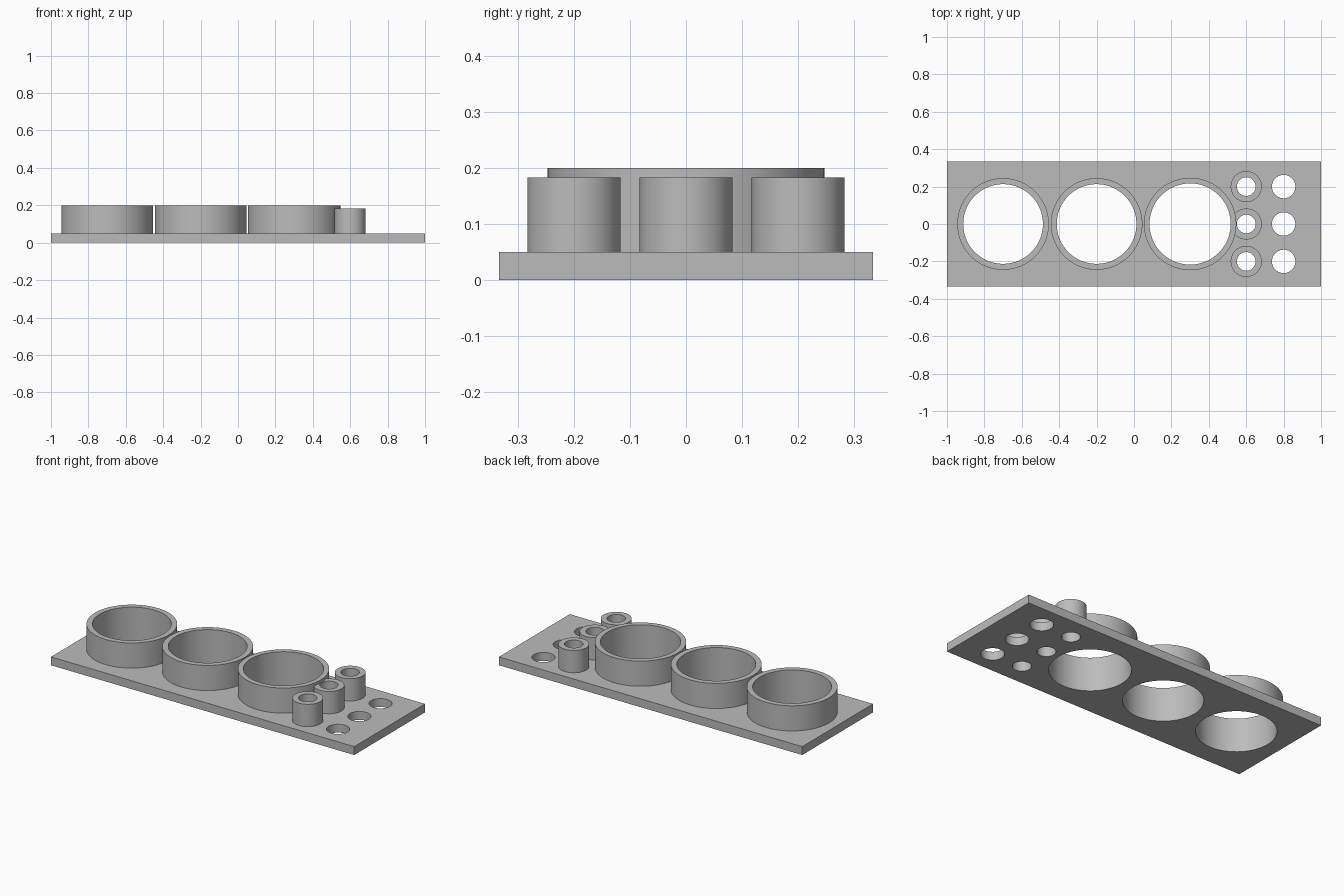
import bpy, bmesh, math

if "Cube" in bpy.data.objects:
    bpy.data.objects.remove(bpy.data.objects["Cube"], do_unlink=True)

SEGMENTS = 96
PLATE_TOP = 0.05

grey = bpy.data.materials.new("plain grey")
grey.use_nodes = True
color = (0.5, 0.5, 0.5, 1)
grey.diffuse_color = color
grey.node_tree.nodes["Principled BSDF"].inputs["Base Color"].default_value = color


def add_object(name, bm):
    mesh = bpy.data.meshes.new(name)
    bm.to_mesh(mesh)
    bm.free()
    mesh.materials.append(grey)
    obj = bpy.data.objects.new(name, mesh)
    bpy.context.collection.objects.link(obj)
    return obj


def smooth(obj):
    bpy.ops.object.select_all(action="DESELECT")
    obj.select_set(True)
    bpy.context.view_layer.objects.active = obj
    bpy.ops.object.shade_smooth_by_angle(angle=math.radians(30))


def tube(name, x, y, outer, inner, top):
    """Open-ended collar standing on the plate."""
    bm = bmesh.new()
    profile = [(outer, PLATE_TOP), (outer, top), (inner, top), (inner, PLATE_TOP)]
    loops = []
    for r, z in profile:
        loops.append([bm.verts.new((x + r * math.cos(a), y + r * math.sin(a), z))
                      for a in (math.tau * i / SEGMENTS for i in range(SEGMENTS))])
    for low, high in zip(loops, loops[1:] + loops[:1]):
        for i in range(SEGMENTS):
            j = (i + 1) % SEGMENTS
            bm.faces.new((low[i], low[j], high[j], high[i]))
    bmesh.ops.recalc_face_normals(bm, faces=bm.faces)
    smooth(add_object(name, bm))


holes = []

# Three large cup collars
for label, x, outer, inner in (("right", -0.7, 0.245, 0.213),
                               ("middle", -0.2, 0.245, 0.213),
                               ("left", 0.3, 0.247, 0.217)):
    tube("large_collar_" + label, x, 0, outer, inner, 0.2)
    holes.append((x, 0, inner))

# Small collars and the plain holes beside them
for label, y in (("front", -0.2), ("middle", 0), ("back", 0.2)):
    tube("small_collar_" + label, 0.6, y, 0.083, 0.05, 0.183)
    holes += [(0.6, y, 0.05), (0.8, y, 0.0625)]

# Base plate
bm = bmesh.new()
bmesh.ops.create_cube(bm, size=1)
for v in bm.verts:
    v.co = (v.co.x * 2, v.co.y * 2 / 3, (v.co.z + 0.5) * PLATE_TOP)
plate = add_object("base_plate", bm)

# Cutter for every through hole
bm = bmesh.new()
for x, y, r in holes:
    made = bmesh.ops.create_cone(bm, cap_ends=True, segments=SEGMENTS,
                                 radius1=r, radius2=r, depth=0.4)
    # Turn so that the facets line up with the collar bores
    start = made["verts"][0].co
    turn = -math.atan2(start.y, start.x)
    for v in made["verts"]:
        cx, cy = v.co.x, v.co.y
        v.co.x = x + cx * math.cos(turn) - cy * math.sin(turn)
        v.co.y = y + cx * math.sin(turn) + cy * math.cos(turn)
cutter = add_object("hole_cutter", bm)

cut = plate.modifiers.new("holes", "BOOLEAN")
cut.operation = "DIFFERENCE"
cut.solver = "EXACT"
cut.object = cutter
bpy.context.view_layer.objects.active = plate
bpy.ops.object.modifier_apply(modifier=cut.name)
bpy.data.objects.remove(cutter, do_unlink=True)
smooth(plate)
